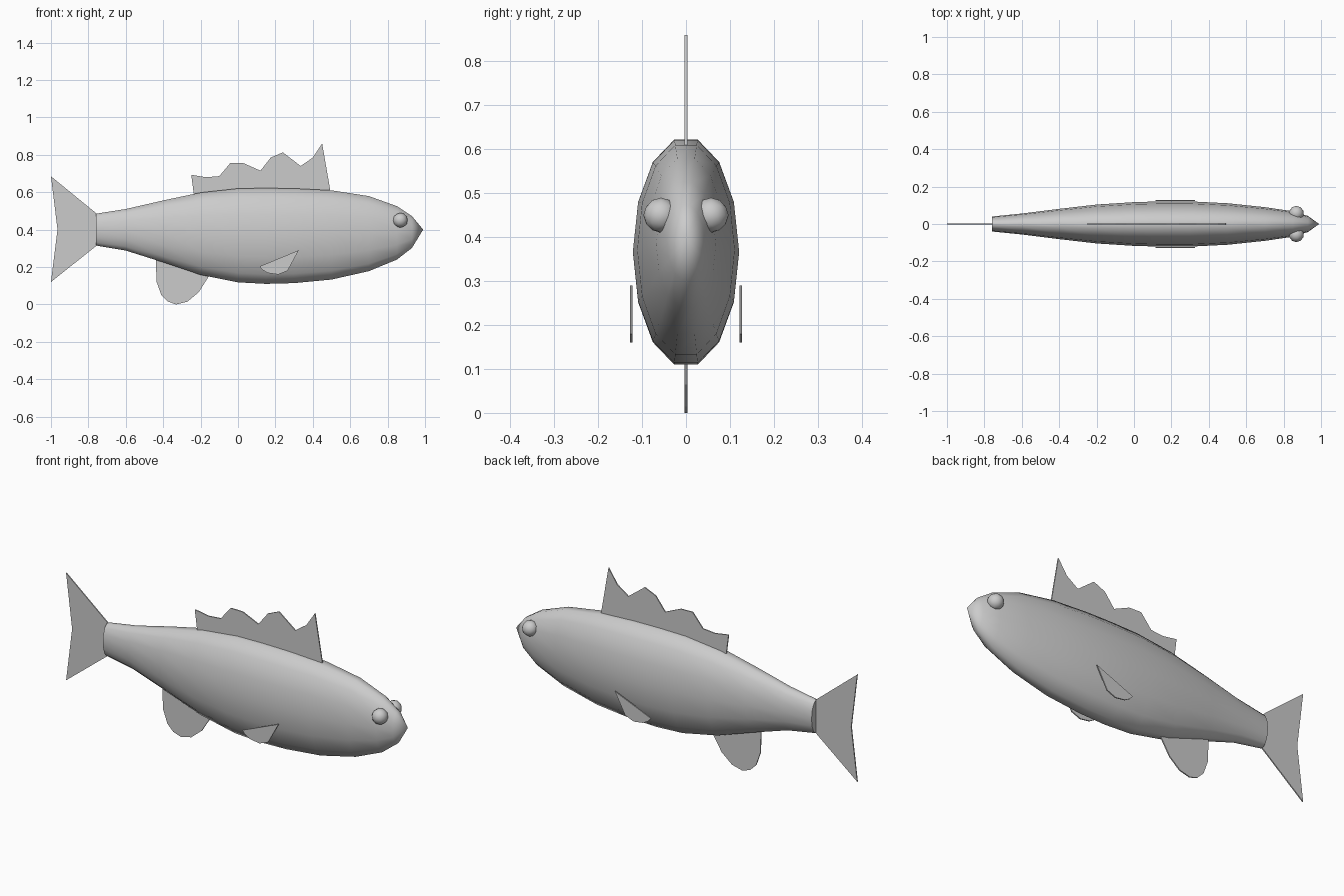
import bpy, bmesh, math

if "Cube" in bpy.data.objects:
    bpy.data.objects.remove(bpy.data.objects["Cube"])

SIDES = 14
THICK = 0.006


def finish(bm, name, smooth=None):
    bmesh.ops.recalc_face_normals(bm, faces=bm.faces)
    mesh = bpy.data.meshes.new(name)
    bm.to_mesh(mesh)
    bm.free()
    ob = bpy.data.objects.new(name, mesh)
    bpy.context.collection.objects.link(ob)
    if smooth:
        bpy.ops.object.select_all(action='DESELECT')
        bpy.context.view_layer.objects.active = ob
        ob.select_set(True)
        bpy.ops.object.shade_smooth_by_angle(angle=math.radians(smooth))
    return ob


def fin(name, outline, y=0.0):
    """Thin plate from an (x, z) outline, centred on y."""
    bm = bmesh.new()
    face = bm.faces.new([bm.verts.new((x, y - THICK / 2, z)) for x, z in outline])
    new = bmesh.ops.extrude_face_region(bm, geom=[face])["geom"]
    bmesh.ops.translate(bm, vec=(0, THICK, 0),
                        verts=[v for v in new if isinstance(v, bmesh.types.BMVert)])
    return finish(bm, name)


# Body: lofted oval sections (x, top, bottom, half width)
sections = [
    (-0.76, 0.485, 0.315, 0.040), (-0.60, 0.510, 0.288, 0.056),
    (-0.40, 0.556, 0.225, 0.081), (-0.20, 0.598, 0.158, 0.104),
    (0.00, 0.620, 0.118, 0.117), (0.15, 0.622, 0.110, 0.121),
    (0.30, 0.620, 0.114, 0.121), (0.50, 0.610, 0.133, 0.111),
    (0.70, 0.579, 0.178, 0.090), (0.85, 0.525, 0.240, 0.068),
    (0.93, 0.472, 0.302, 0.043),
]
flat = math.cos(math.pi / SIDES)  # flat top and bottom edges
bm = bmesh.new()
rings = []
for x, top, bottom, w in sections:
    mid, h = (top + bottom) / 2, (top - bottom) / 2 / flat
    rings.append([bm.verts.new((x, w * math.cos(a), mid + h * math.sin(a)))
                  for a in (2 * math.pi * i / SIDES for i in range(SIDES))])
for r0, r1 in zip(rings, rings[1:]):
    for i in range(SIDES):
        j = (i + 1) % SIDES
        bm.faces.new((r0[i], r0[j], r1[j], r1[i]))
nose = bm.verts.new((0.99, 0, 0.40))
for i in range(SIDES):
    bm.faces.new((rings[-1][i], rings[-1][(i + 1) % SIDES], nose))
bm.faces.new(rings[0])
finish(bm, "body", 50)

# Fins on the centre line
fin("tail_fin", [(-0.755, 0.485), (-1.0, 0.685), (-0.965, 0.40),
                 (-1.0, 0.12), (-0.755, 0.315)])
fin("dorsal_fin", [(-0.235, 0.58), (-0.25, 0.693), (-0.17, 0.68), (-0.10, 0.686),
                   (-0.04, 0.757), (0.03, 0.755), (0.12, 0.715), (0.175, 0.785),
                   (0.24, 0.813), (0.335, 0.74), (0.40, 0.785), (0.45, 0.86),
                   (0.495, 0.60)])
fin("anal_fin", [(-0.44, 0.25), (-0.435, 0.12), (-0.41, 0.05), (-0.375, 0.015),
                 (-0.33, 0.0), (-0.27, 0.015), (-0.21, 0.065), (-0.15, 0.16)])

# Paired side fins and eyes
for side, s in (("left", 1), ("right", -1)):
    fin("side_fin_" + side, [(0.115, 0.203), (0.325, 0.29), (0.265, 0.18),
                             (0.215, 0.16), (0.16, 0.168), (0.13, 0.185)], s * 0.125)
    bm = bmesh.new()
    bmesh.ops.create_icosphere(bm, subdivisions=2, radius=0.04)
    bmesh.ops.translate(bm, vec=(0.868, s * 0.057, 0.45), verts=bm.verts)
    finish(bm, "eye_" + side, 40)
